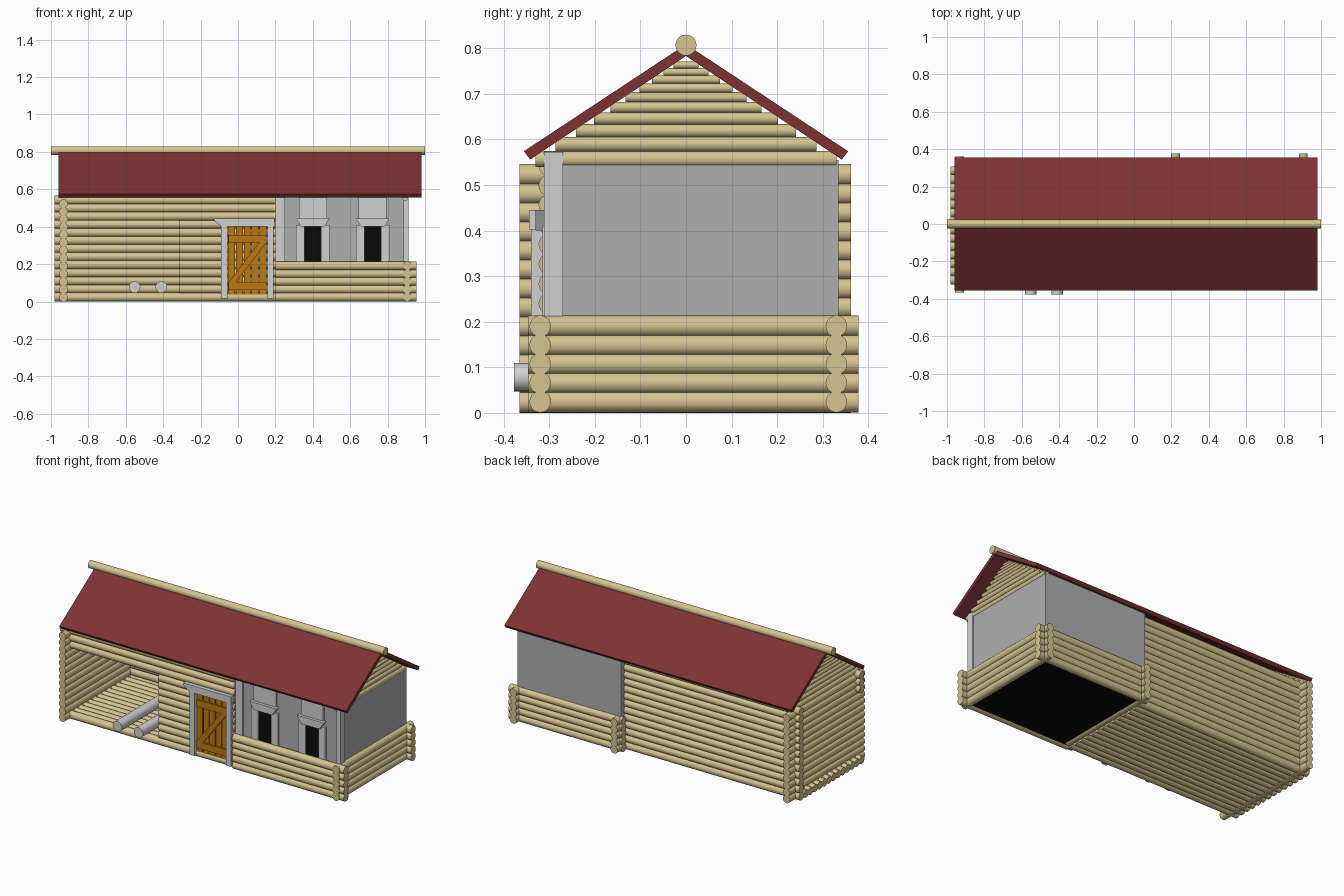
import bpy, bmesh, math
from mathutils import Matrix, Vector

if "Cube" in bpy.data.objects:
    bpy.data.objects.remove(bpy.data.objects["Cube"])


def mat(name, r, g, b):
    m = bpy.data.materials.new(name)
    m.diffuse_color = (r, g, b, 1)
    m.use_nodes = True
    m.node_tree.nodes["Principled BSDF"].inputs["Base Color"].default_value = m.diffuse_color
    return m


LOG = mat("pale_log", 0.67, 0.55, 0.285)
ROOF = mat("roof_red", 0.205, 0.032, 0.032)
PLASTER = mat("plaster_grey", 0.43, 0.43, 0.43)
TRIM = mat("trim_light_grey", 0.64, 0.64, 0.64)
DOOR = mat("door_orange", 0.51, 0.19, 0.005)
BLACK = mat("window_black", 0.003, 0.003, 0.003)


def finish(name, bm, material):
    bmesh.ops.recalc_face_normals(bm, faces=bm.faces)
    me = bpy.data.meshes.new(name)
    bm.to_mesh(me)
    bm.free()
    me.materials.append(material)
    ob = bpy.data.objects.new(name, me)
    bpy.context.collection.objects.link(ob)
    return ob


def logs(name, axis, items, material=LOG, sides=20):
    """items: (start, end, other horizontal position, z, radius)"""
    bm = bmesh.new()
    for a, b, o, z, r in items:
        mid = (a + b) / 2
        if axis == "x":
            m = Matrix.Translation((mid, o, z)) @ Matrix.Rotation(math.pi / 2, 4, "Y")
        else:
            m = Matrix.Translation((o, mid, z)) @ Matrix.Rotation(math.pi / 2, 4, "X")
        bmesh.ops.create_cone(bm, cap_ends=True, segments=sides, radius1=r,
                              radius2=r, depth=b - a, matrix=m)
    for f in bm.faces:
        f.smooth = len(f.verts) == 4
    return finish(name, bm, material)


def prism(name, pts, axis, a, b, material):
    """Extrude a profile along x (pts are y,z) or along y (pts are x,z)."""
    bm = bmesh.new()
    put = (lambda p, t: (t, p[0], p[1])) if axis == "x" else (lambda p, t: (p[0], t, p[1]))
    f = bm.faces.new([bm.verts.new(put(p, a)) for p in pts])
    ext = bmesh.ops.extrude_face_region(bm, geom=[f])
    d = Vector((b - a, 0, 0)) if axis == "x" else Vector((0, b - a, 0))
    bmesh.ops.translate(bm, vec=d, verts=[v for v in ext["geom"] if isinstance(v, bmesh.types.BMVert)])
    return finish(name, bm, material)


def box(name, x0, x1, y0, y1, z0, z1, material):
    return prism(name, [(x0, z0), (x1, z0), (x1, z1), (x0, z1)], "y", y0, y1, material)


R = 0.0235
FRONT, BACK = -0.30, 0.285

# Roof slabs and ridge log
for s, side in ((-1, "front"), (1, "back")):
    prism("roof_" + side, [(0, 0.809), (s * 0.356, 0.574), (s * 0.342, 0.556), (0, 0.783)],
          "x", -0.96, 0.98, ROOF)
logs("ridge_log", "x", [(-1, 1, 0, 0.807, 0.023)], sides=24)

# Log cabin walls, with an open bay on the left of the front
front_z = [0.024 + 0.0432 * i for i in range(13)]
logs("cabin_back_wall", "x", [(-0.98, 0.205, BACK, z, R) for z in front_z])
logs("cabin_left_wall", "y", [(-0.365, 0.362, -0.933, 0.0235 + 0.0416 * i, R) for i in range(13)])
front = []
for i, z in enumerate(front_z):
    if i == 0 or z > 0.43:
        front.append((-0.98, 0.20, FRONT, z, R))
    else:
        front.append((-0.315, -0.07, FRONT, z, R))
        front.append((0.165, 0.20, FRONT, z, R))
logs("cabin_front_wall", "x", front)
logs("cabin_floor", "x", [(-0.98, 0.20, FRONT + 0.045 * i, 0.0235, R) for i in range(1, 13)])

# Log gables, courses getting thinner towards the ridge
for x, side in ((0.893, "right"), (-0.93, "left")):
    items, z, h = [], 0.54, 0.034
    for i in range(10):
        half = min(0.33, (0.783 - z - h * 0.62) / 0.664)
        items.append((-half, half, x, z + h / 2, h * 0.52))
        z += h
        h *= 0.91
    logs("gable_" + side, "y", items)

# Log plinth under the plastered room
base_z = [0.0245 + 0.0415 * i for i in range(5)]
logs("plinth_front", "x", [(0.20, 0.955, -0.32, z, R) for z in base_z])
logs("plinth_back", "x", [(0.19, 0.955, 0.33, z, R) for z in base_z])
logs("plinth_right", "y", [(-0.347, 0.378, 0.905, z, R) for z in base_z])
logs("plinth_left", "y", [(-0.29, 0.378, 0.222, z, R) for z in base_z])

# Plastered room, dark underside and corner posts
box("plaster_room", 0.205, 0.905, -0.302, 0.335, 0.19, 0.555, PLASTER)
box("room_floor", 0.22, 0.90, -0.315, 0.325, 0.010, 0.018, BLACK)
box("corner_post_left", 0.197, 0.25, -0.312, -0.27, 0.20, 0.562, TRIM)
box("corner_post_right", 0.885, 0.912, -0.312, -0.27, 0.20, 0.572, TRIM)

# Windows: black pane, jambs, tapered hood and panel above
for n, cx in enumerate((0.40, 0.72)):
    box(f"window_pane_{n}", cx - 0.05, cx + 0.05, -0.306, -0.300, 0.20, 0.41, BLACK)
    for s in (-1, 1):
        a, b = sorted((cx + s * 0.044, cx + s * 0.09))
        box(f"window_jamb_{n}_{s}", a, b, -0.315, -0.30, 0.20, 0.41, TRIM)
    prism(f"window_hood_{n}", [(cx - 0.062, 0.40), (cx + 0.062, 0.40), (cx + 0.09, 0.445),
                               (cx - 0.09, 0.445)], "y", -0.33, -0.30, TRIM)
    box(f"window_panel_{n}", cx - 0.075, cx + 0.075, -0.312, -0.30, 0.445, 0.555, TRIM)

# Door frame
box("door_jamb_left", -0.09, -0.057, -0.34, -0.29, 0.015, 0.41, TRIM)
box("door_jamb_right", 0.157, 0.19, -0.34, -0.29, 0.015, 0.41, TRIM)
prism("door_header", [(-0.09, 0.402), (0.195, 0.402), (0.195, 0.445), (-0.13, 0.445), (-0.125, 0.43)],
      "y", -0.345, -0.29, TRIM)

# Plank door with Z bracing
for i in range(5):
    x = -0.054 + 0.0425 * i
    box(f"door_plank_{i}", x, x + 0.037, -0.318, -0.305, 0.015, 0.402, DOOR)
for n, z in (("low", 0.062), ("high", 0.315)):
    box("door_rail_" + n, -0.05, 0.152, -0.328, -0.318, z, z + 0.042, DOOR)
prism("door_brace", [(-0.05, 0.104), (-0.01, 0.104), (0.152, 0.315), (0.112, 0.315)],
      "y", -0.328, -0.318, DOOR)

# Two grey poles lying in the open bay
logs("bay_poles", "y", [(-0.377, 0.20, x, 0.078, 0.031) for x in (-0.553, -0.41)], TRIM)
